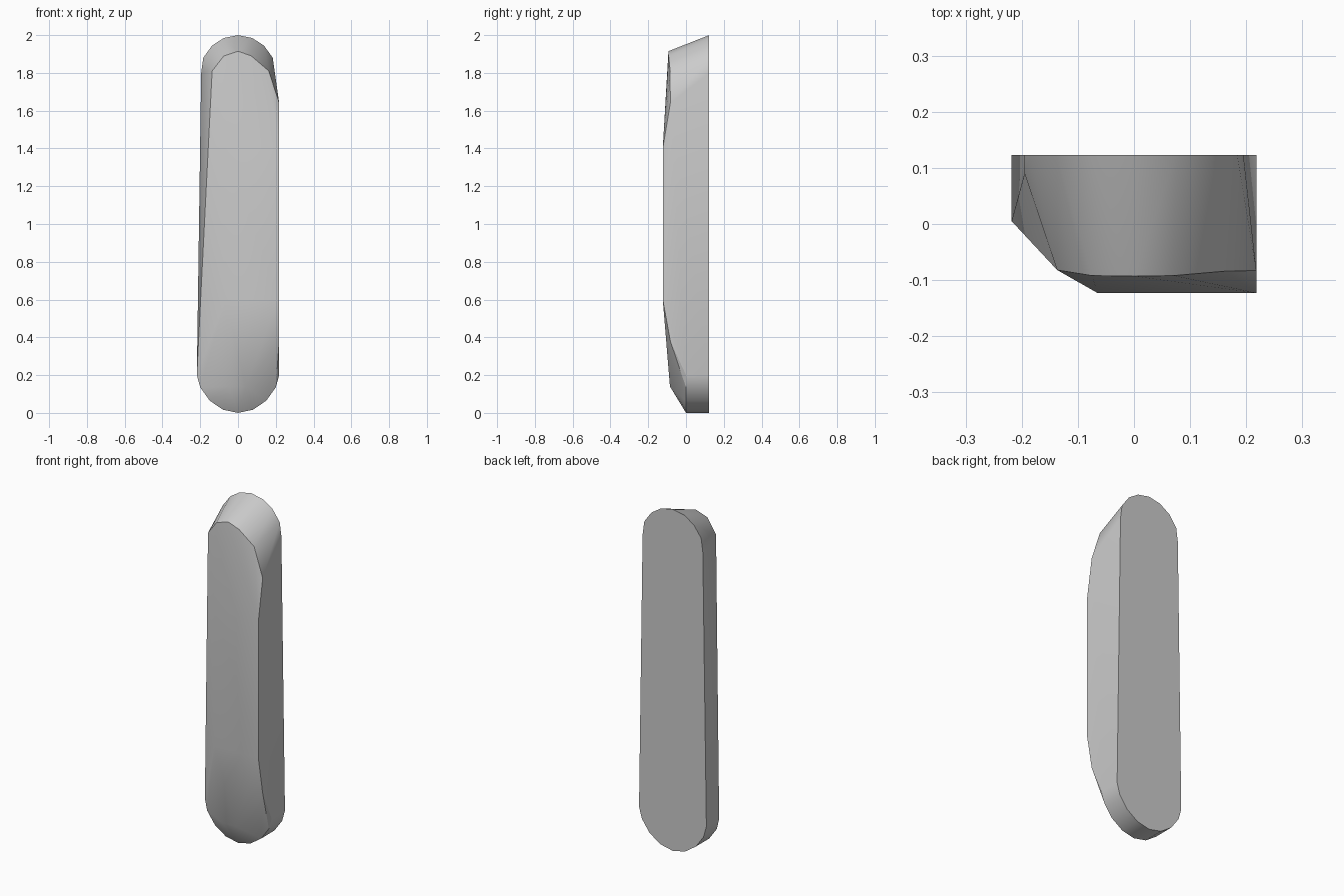
import bpy
import bmesh
from math import radians

# Remove the default cube
cube = bpy.data.objects.get("Cube")
if cube:
    bpy.data.objects.remove(cube, do_unlink=True)

BACK, FRONT = 0.123, -0.123
top_arc = [(0.195, 1.8), (0.184, 1.88), (0.137, 1.945), (0.075, 1.985)]
low_arc = [(0.218, 0.2), (0.2, 0.135), (0.15, 0.065), (0.08, 0.017)]


def arc(points, apex, y):
    """Mirror half an arc across x = 0 and close it at its apex."""
    return [(s * x, y, z) for x, z in points for s in (-1, 1)] + [(0, y, apex)]


# Flat back outline and the vertical rim at the bottom
points = arc(top_arc, 2, BACK) + arc(low_arc, 0, BACK)
points += arc(low_arc[1:], 0, 0.0)

# Flat front panel
points += [(x, FRONT, z) for x in (-0.065, 0.218) for z in (0.6, 1.4)]

# Bevel line around the top of the front
points += [(-0.137, -0.082, 1.81), (-0.075, -0.092, 1.89), (0, -0.093, 1.915),
           (0.07, -0.092, 1.89), (0.163, -0.084, 1.81), (0.218, -0.083, 1.64)]

# Slanted left edge, straight right edge and lower front slope
points += [(-0.195, 0.09, 1.8), (-0.218, 0.005, 0.2),
           (0.218, 0.085, 0.2), (0.218, 0.0, 0.2), (0.218, -0.083, 0.38),
           (-0.05, -0.085, 0.14), (0.04, -0.085, 0.14)]

# Faceted solid wrapped around those outlines
bm = bmesh.new()
for p in points:
    bm.verts.new(p)
hull = bmesh.ops.convex_hull(bm, input=bm.verts[:])
spare = {g for g in hull["geom_interior"] + hull["geom_unused"]
         if isinstance(g, bmesh.types.BMVert)}
bmesh.ops.delete(bm, geom=list(spare), context="VERTS")
bmesh.ops.dissolve_limit(bm, angle_limit=radians(1),
                         verts=bm.verts[:], edges=bm.edges[:])
bmesh.ops.recalc_face_normals(bm, faces=bm.faces[:])
mesh = bpy.data.meshes.new("rounded_bar")
bm.to_mesh(mesh)
bm.free()
bar = bpy.data.objects.new("rounded_bar", mesh)
bpy.context.collection.objects.link(bar)

# Plain grey surface
grey = bpy.data.materials.new("light_grey")
grey.use_nodes = True
colour = (0.6, 0.6, 0.6, 1)
grey.diffuse_color = colour
grey.node_tree.nodes["Principled BSDF"].inputs["Base Color"].default_value = colour
mesh.materials.append(grey)

# Smooth shading with sharp edges kept
bpy.ops.object.select_all(action="DESELECT")
bar.select_set(True)
bpy.context.view_layer.objects.active = bar
bpy.ops.object.shade_smooth_by_angle(angle=radians(30))
